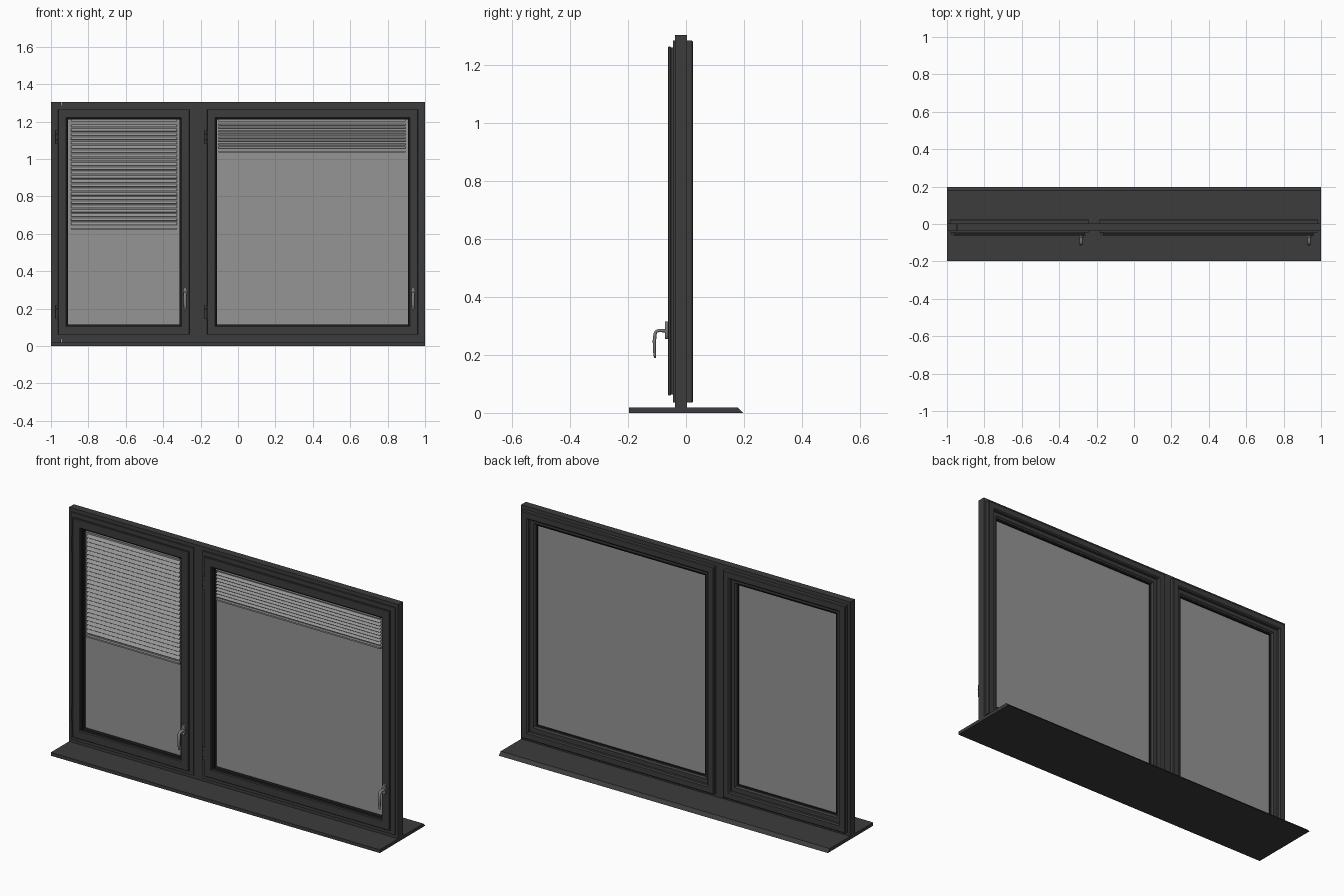
import bpy, bmesh, math
from mathutils import Matrix, Vector

if "Cube" in bpy.data.objects:
    bpy.data.objects.remove(bpy.data.objects["Cube"])


def material(name, col, alpha=1.0):
    m = bpy.data.materials.new(name)
    m.diffuse_color = (col, col, col, alpha)
    m.use_nodes = True
    m.node_tree.nodes["Principled BSDF"].inputs["Base Color"].default_value = m.diffuse_color
    return m


DARK = material("dark_frame", 0.045)
BLACK = material("black_seal", 0.01)
METAL = material("grey_metal", 0.2)
SLAT = material("slat_grey", 0.3)
GLASS = material("glass", 0.3, 0.6)


def finish(name, bm, mat):
    bmesh.ops.recalc_face_normals(bm, faces=bm.faces)
    me = bpy.data.meshes.new(name)
    bm.to_mesh(me)
    bm.free()
    me.materials.append(mat)
    ob = bpy.data.objects.new(name, me)
    bpy.context.collection.objects.link(ob)
    return ob


def add_box(bm, x0, x1, y0, y1, z0, z1, tilt=0.0):
    c = Vector(((x0 + x1) / 2, (y0 + y1) / 2, (z0 + z1) / 2))
    mat = (Matrix.Translation(c) @ Matrix.Rotation(tilt, 4, 'X')
           @ Matrix.Diagonal((x1 - x0, y1 - y0, z1 - z0, 1)))
    bmesh.ops.create_cube(bm, size=1, matrix=mat)


def boxes(name, mat, items):
    bm = bmesh.new()
    for b in items:
        add_box(bm, *b)
    return finish(name, bm, mat)


def mitred_frame(name, x0, x1, z0, z1, profile, mat):
    """Sweep a closed (inset, y) profile around a rectangle."""
    bm = bmesh.new()
    rings = []
    for i, y in profile:
        rings.append([bm.verts.new(p) for p in (
            (x0 + i, y, z0 + i), (x1 - i, y, z0 + i),
            (x1 - i, y, z1 - i), (x0 + i, y, z1 - i))])
    for a, b in zip(rings, rings[1:] + rings[:1]):
        for k in range(4):
            n = (k + 1) % 4
            bm.faces.new((a[k], a[n], b[n], b[k]))
    return finish(name, bm, mat)


# Sill with sloped rear edge
bm = bmesh.new()
prof = [(-0.197, 0), (0.197, 0), (0.18, 0.018), (-0.197, 0.018)]
face = bm.faces.new([bm.verts.new((-1, y, z)) for y, z in prof])
ext = bmesh.ops.extrude_face_region(bm, geom=[face])
bmesh.ops.translate(bm, vec=(2, 0, 0),
                    verts=[v for v in ext["geom"] if isinstance(v, bmesh.types.BMVert)])
finish("sill", bm, DARK)

# Fixed outer frame: jambs, mullion, head and bottom rail
F, B, TOP = -0.038, 0.003, 1.305
boxes("outer_frame", DARK, [
    (-1, -0.945, F, B, 0.018, TOP), (0.945, 1, F, B, 0.018, TOP),
    (-0.28, -0.146, F, B, 0.078, 1.249),
    (-0.945, 0.945, F, B, 1.249, TOP), (-0.945, 0.945, F, B, 0.018, 0.078)])

CASING = [(0, -0.045), (0, 0.021), (0.004, 0.025), (0.034, 0.025),
          (0.040, 0.019), (0.040, -0.045)]
SASH = [(0.004, -0.045), (0.004, -0.052), (0, -0.053), (0, -0.060),
        (0.002, -0.062), (0.043, -0.062), (0.047, -0.058), (0.047, -0.002),
        (0.040, 0.006), (0.016, 0.006), (0.016, -0.045)]
SEAL = [(0, -0.055), (0.008, -0.050), (0.008, -0.006), (0, -0.003)]


def handle(side, x):
    # Oval back plate and a bent lever
    bm = bmesh.new()
    bmesh.ops.create_cone(bm, cap_ends=True, segments=24, radius1=1, radius2=1, depth=1,
                          matrix=Matrix.Translation((x, -0.067, 0.285))
                          @ Matrix.Diagonal((0.012, 0.011, 0.03, 1))
                          @ Matrix.Rotation(math.pi / 2, 4, 'X'))
    finish(side + "_handle_plate", bm, METAL)
    path = [(-0.068, 0.284, 1), (-0.095, 0.284, 0.9), (-0.103, 0.281, 0.9),
            (-0.107, 0.272, 0.9), (-0.109, 0.25, 1), (-0.109, 0.215, 0.85), (-0.107, 0.19, 0.6)]
    bm = bmesh.new()
    rings = []
    for k, (y, z, s) in enumerate(path):
        p, q = path[max(k - 1, 0)], path[min(k + 1, len(path) - 1)]
        t = Vector((0, q[0] - p[0], q[1] - p[1])).normalized()
        n = Vector((1, 0, 0)).cross(t)
        ring = []
        for j in range(12):
            a = j * math.tau / 12
            ring.append(bm.verts.new(Vector((x, y, z))
                        + Vector((math.cos(a) * 0.009 * s, 0, 0)) + n * math.sin(a) * 0.006 * s))
        rings.append(ring)
    for a, b in zip(rings, rings[1:]):
        for j in range(12):
            bm.faces.new((a[j], a[(j + 1) % 12], b[(j + 1) % 12], b[j])).smooth = True
    bm.faces.new(rings[0])
    bm.faces.new(rings[-1])
    finish(side + "_handle_lever", bm, METAL)


def hinges(side, x):
    # Two hinges, each with three stacked knuckles
    bm = bmesh.new()
    for zc in (0.182, 1.118):
        for dz, h in ((-0.026, 0.017), (0, 0.031), (0.026, 0.017)):
            bmesh.ops.create_cone(bm, cap_ends=True, segments=16, radius1=0.008,
                                  radius2=0.008, depth=h,
                                  matrix=Matrix.Translation((x, -0.053, zc + dz)))
    finish(side + "_hinges", bm, DARK)


def blind(side, x0, x1, top, bottom, count, depth, tilt):
    # Top rail, evenly spaced tilted slats, bottom rail
    y = -0.038
    items = [(x0, x1, y - 0.008, y + 0.008, top - 0.01, top),
             (x0, x1, y - 0.008, y + 0.008, bottom, bottom + 0.008)]
    step = (top - bottom - 0.018) / (count + 1)
    for k in range(count):
        z = top - 0.01 - step * (k + 1)
        items.append((x0, x1, y - depth / 2, y + depth / 2, z - 0.0008, z + 0.0008, tilt))
    boxes(side + "_blind", SLAT, items)


def pane(side, casing, sash, handle_x, hinge_x):
    (cx0, cx1), (sx0, sx1) = casing, sash
    mitred_frame(side + "_casing", cx0, cx1, 0.036, 1.285, CASING, DARK)
    mitred_frame(side + "_sash", sx0, sx1, 0.06, 1.265, SASH, DARK)
    i = 0.046
    mitred_frame(side + "_glass_seal", sx0 + i, sx1 - i, 0.06 + i, 1.265 - i, SEAL, BLACK)
    boxes(side + "_glass", GLASS,
          [(sx0 + i, sx1 - i, -0.026, -0.014, 0.06 + i, 1.265 - i)])
    handle(side, handle_x)
    hinges(side, hinge_x)


pane("left", (-0.985, -0.240), (-0.963, -0.259), -0.283, -0.968)
pane("right", (-0.185, 0.985), (-0.166, 0.963), 0.936, -0.171)
blind("left", -0.893, -0.326, 1.21, 0.623, 24, 0.02, math.radians(45))
blind("right", -0.105, 0.895, 1.21, 1.035, 8, 0.02, math.radians(25))
